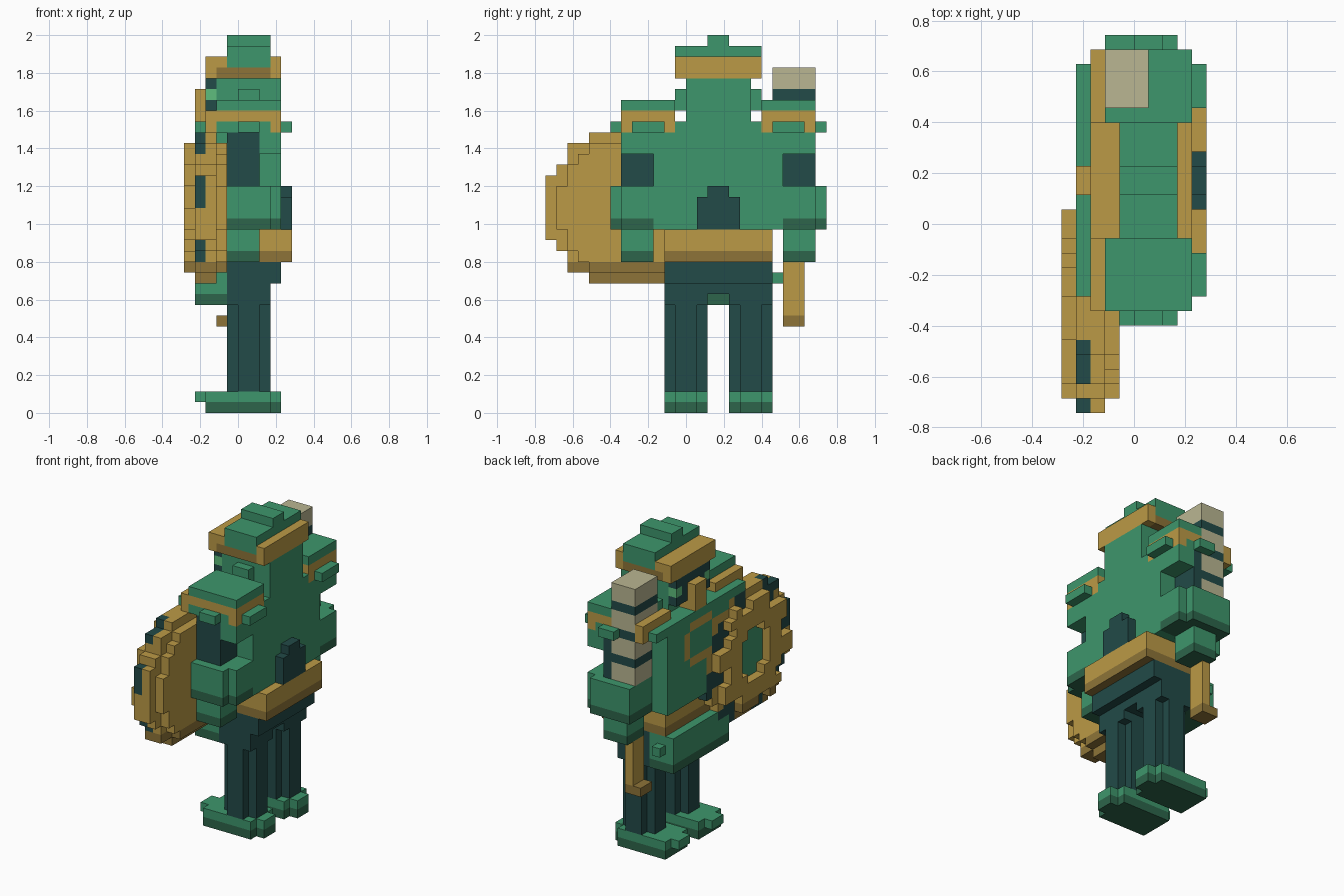
import bpy
import bmesh
from math import atan2, hypot, pi
from mathutils import Vector

cube = bpy.data.objects.get("Cube")
if cube:
    bpy.data.objects.remove(cube, do_unlink=True)

UNIT = 2 / 35                       # edge of one block
ORIGIN = Vector((5, 13, 0))         # grid point standing on the world origin
MIDLINE = 32                        # twice the grid y of the figure's own centre


def make_material(name, rgb):
    mat = bpy.data.materials.new(name)
    mat.use_nodes = True
    colour = (*rgb, 1)
    mat.diffuse_color = colour
    mat.node_tree.nodes["Principled BSDF"].inputs["Base Color"].default_value = colour
    return mat


GREEN = make_material("armour green", (.048, .305, .15))
DEEP = make_material("deep green", (.026, .13, .069))
GOLD = make_material("gold", (.5, .323, .061))
BRONZE = make_material("bronze", (.27, .175, .04))
TEAL = make_material("dark teal", (.016, .069, .065))
BONE = make_material("bone", (.49, .468, .287))
GLOW = make_material("eye green", (.114, .515, .205))
blocks = {}                         # grid cell -> (part, material); first claim wins


def fill(part, mat, xs, ys, zs):
    for x in range(*xs):
        for y in range(*ys):
            for z in range(*zs):
                blocks.setdefault((x, y, z), (part, mat))


def pair(part, mat, xs, ys, zs):
    """Fill a box and its mirror image on the other side of the figure."""
    fill("right_" + part, mat, xs, ys, zs)
    fill("left_" + part, mat, xs, (MIDLINE - ys[1], MIDLINE - ys[0]), zs)


# Round shield: wide rim, smaller back, raised jagged ring around a green boss
for y in range(15):
    for z in range(12, 26):
        dy, dz = y - 7, z - 18.5
        r = hypot(dy, dz)
        sector = int((atan2(dz, dy) + pi) / pi * 8)
        gold = BRONZE if z < 14 else GOLD
        cell_y, cell_z = (y, y + 1), (z, z + 1)
        if r < 7.5:
            rim = TEAL if r > 4.8 and sector % 2 else gold
            fill("shield", GREEN if r < 3 else rim, (1, 2), cell_y, cell_z)
            fill("shield", gold, (2, 3), cell_y, cell_z)
        if r < 6.3:
            fill("shield", gold, (3, 4), cell_y, cell_z)
            if r >= 3 and (r < 5 or sector % 2 == 0):
                fill("shield", gold, (0, 1), cell_y, cell_z)

# Segmented club with its grip and pommel
for z in range(21, 32, 3):
    fill("club", BONE, (3, 6), (21, 25), (z, z + 2))
    fill("club", TEAL, (3, 6), (21, 25), (z + 2, min(z + 3, 32)))
fill("club_grip", BRONZE, (3, 5), (22, 24), (8, 9))
fill("club_grip", GOLD, (4, 5), (22, 24), (9, 14))

# Helmet
fill("helmet_crest", GREEN, (4, 8), (15, 17), (34, 35))
fill("helmet_cap", GREEN, (4, 8), (12, 20), (32, 34))
fill("helmet_brim", BRONZE, (3, 8), (12, 20), (31, 32))
for xs in ((2, 4), (8, 9)):
    fill("helmet_brim", GOLD, xs, (12, 20), (31, 33))

# Head, eyes, ears and the gold face guard
fill("face_guard", GOLD, (1, 3), (15, 17), (27, 30))
pair("eye", GLOW, (2, 3), (13, 14), (29, 30))
fill("face", TEAL, (2, 3), (13, 19), (28, 31))
fill("head", GREEN, (3, 9), (13, 19), (27, 31))
pair("ear", GREEN, (5, 7), (12, 13), (28, 30))

# Chest emblem: two gold bars joined at the ends, flush with the breastplate
for z in (21, 25):
    fill("emblem", GOLD, (1, 2), (14, 18), (z, z + 1))
for y in (13, 18):
    fill("emblem", GOLD, (1, 2), (y, y + 1), (22, 25))

# Shoulder guards: green cap, gold trim with lowered corners, studs
pair("pauldron", GREEN, (3, 9), (7, 12), (28, 29))
pair("pauldron", GOLD, (2, 9), (7, 12), (27, 28))
for ys in ((7, 8), (11, 12)):
    for xs in ((2, 3), (8, 9)):
        pair("pauldron", GOLD, xs, ys, (26, 27))
pair("pauldron", GREEN, (3, 9), (7, 11), (26, 27))
for xs in ((1, 3), (9, 10)):
    pair("stud", GREEN, xs, (8, 11), (26, 27))
pair("stud", GREEN, (5, 7), (6, 7), (26, 27))

# Arms
pair("shoulder_strap", GREEN, (7, 9), (7, 10), (24, 26))
pair("upper_arm", TEAL, (4, 7), (7, 10), (21, 26))
for mat, zs in ((DEEP, (17, 18)), (GREEN, (18, 21))):
    pair("gauntlet", mat, (3, 9), (7, 10), zs)
    pair("gauntlet", mat, (3, 8), (6, 7), zs)
for mat, zs in ((DEEP, (14, 15)), (GREEN, (15, 17))):
    pair("hand", mat, (4, 7), (7, 10), zs)

# Torso, back pouch, belt and front skirt plate
fill("torso", GREEN, (1, 9), (10, 22), (17, 27))
fill("back_pouch", TEAL, (9, 10), (14, 18), (17, 20))
fill("back_pouch", TEAL, (9, 10), (15, 17), (20, 21))
fill("belt", BRONZE, (2, 10), (11, 21), (14, 15))
fill("belt", GOLD, (2, 10), (11, 21), (15, 17))
fill("skirt_plate", DEEP, (1, 4), (11, 21), (10, 11))
fill("skirt_plate", GREEN, (1, 4), (11, 21), (11, 14))
pair("skirt_stud", GREEN, (2, 3), (10, 11), (12, 13))

# Hips, cross-shaped legs and boots
fill("hips", TEAL, (4, 9), (11, 21), (12, 14))
fill("hips", TEAL, (4, 8), (11, 21), (11, 12))
pair("hip", TEAL, (4, 8), (11, 15), (10, 11))
pair("leg", TEAL, (4, 8), (12, 14), (2, 10))
pair("leg", TEAL, (5, 7), (11, 15), (2, 10))
for mat, z in ((DEEP, 0), (GREEN, 1)):
    pair("boot", mat, (2, 8), (11, 15), (z, z + 1))
    pair("boot", mat, (8, 9), (12, 14), (z, z + 1))
pair("boot", GREEN, (1, 2), (12, 14), (1, 2))


def build(part, cells):
    """Make one object from the exposed block faces, merged into large flats."""
    bm = bmesh.new()
    mats = []
    for cell in cells:
        mat = blocks[cell][1]
        if mat not in mats:
            mats.append(mat)
        for axis in range(3):
            for side in (0, 1):
                near = list(cell)
                near[axis] += 2 * side - 1
                if tuple(near) in blocks:
                    continue
                corners = []
                for u, v in ((0, 0), (1, 0), (1, 1), (0, 1)):
                    p = Vector(cell)
                    p[axis] += side
                    p[(axis + 1) % 3] += u
                    p[(axis + 2) % 3] += v
                    corners.append(bm.verts.new((p - ORIGIN) * UNIT))
                face = bm.faces.new(corners if side else corners[::-1])
                face.material_index = mats.index(mat)
    bmesh.ops.remove_doubles(bm, verts=bm.verts, dist=UNIT / 10)
    bmesh.ops.dissolve_limit(bm, angle_limit=pi / 90, verts=bm.verts,
                             edges=bm.edges, delimit={'MATERIAL'})
    mesh = bpy.data.meshes.new(part)
    bm.to_mesh(mesh)
    bm.free()
    for mat in mats:
        mesh.materials.append(mat)
    bpy.context.scene.collection.objects.link(bpy.data.objects.new(part, mesh))


parts = {}
for cell, (part, _) in blocks.items():
    parts.setdefault(part, []).append(cell)
for part, cells in parts.items():
    build(part, cells)
